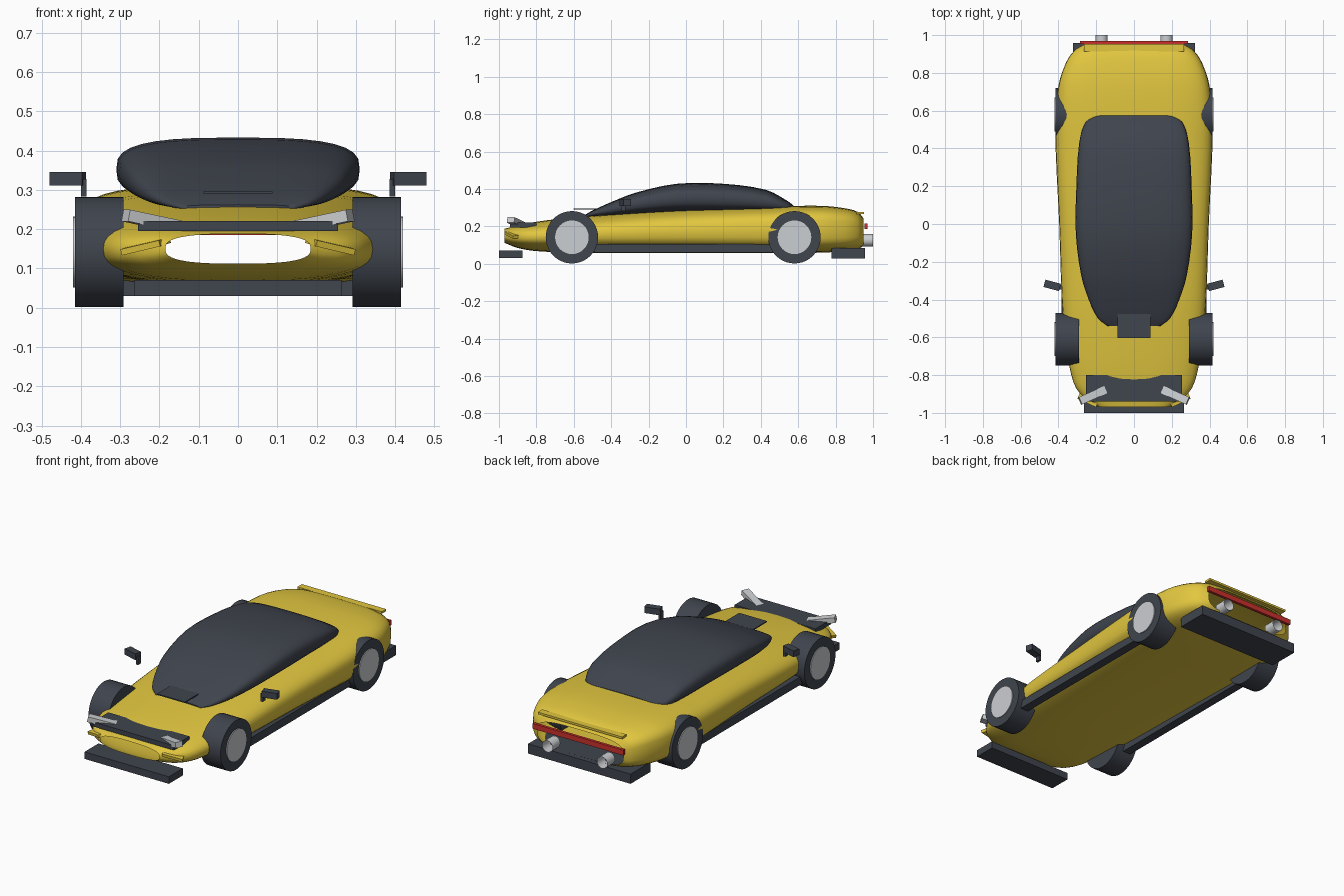
import bpy, bmesh, math
from mathutils import Matrix, Euler

if "Cube" in bpy.data.objects:
    bpy.data.objects.remove(bpy.data.objects["Cube"])


def material(name, rgb):
    m = bpy.data.materials.new(name)
    m.diffuse_color = (*rgb, 1)
    m.use_nodes = True
    m.node_tree.nodes["Principled BSDF"].inputs["Base Color"].default_value = m.diffuse_color
    return m


YELLOW = material("yellow_paint", (0.76, 0.57, 0.05))
DARK = material("dark_grey", (0.05, 0.058, 0.075))
SILVER = material("silver", (0.6, 0.62, 0.64))
RED = material("red_light", (0.6, 0.03, 0.025))


def finish(name, bm, mat, smooth=None):
    bmesh.ops.recalc_face_normals(bm, faces=bm.faces)
    me = bpy.data.meshes.new(name)
    bm.to_mesh(me)
    bm.free()
    me.materials.append(mat)
    ob = bpy.data.objects.new(name, me)
    bpy.context.collection.objects.link(ob)
    if smooth:
        bpy.ops.object.select_all(action='DESELECT')
        ob.select_set(True)
        bpy.context.view_layer.objects.active = ob
        bpy.ops.object.shade_smooth_by_angle(angle=math.radians(smooth))
    return ob


def box(name, center, size, mat, rot=(0, 0, 0)):
    bm = bmesh.new()
    r = Euler([math.radians(a) for a in rot]).to_matrix().to_4x4()
    bmesh.ops.create_cube(bm, size=1, matrix=Matrix.Translation(center) @ r
                          @ Matrix.Diagonal((*size, 1)))
    return finish(name, bm, mat)


def cylinder(name, center, radius, depth, axis, mat, caps=True, segs=32):
    bm = bmesh.new()
    r = Matrix.Rotation(math.pi / 2, 4, 'Y' if axis == 'X' else 'X')
    bmesh.ops.create_cone(bm, cap_ends=caps, segments=segs, radius1=radius, radius2=radius,
                          depth=depth, matrix=Matrix.Translation(center) @ r)
    return finish(name, bm, mat, 35)


def refine(st, steps):
    """Smooth curve through the stations."""
    out = []
    for i in range(len(st) - 1):
        a, b, c, d = st[max(i - 1, 0)], st[i], st[i + 1], st[min(i + 2, len(st) - 1)]
        for k in range(steps):
            t = k / steps
            row = []
            for j in range(len(b)):
                m0 = (c[j] - a[j]) / (c[0] - a[0]) * (c[0] - b[0])
                m1 = (d[j] - b[j]) / (d[0] - b[0]) * (c[0] - b[0])
                row.append((2*t**3 - 3*t*t + 1) * b[j] + (t**3 - 2*t*t + t) * m0
                           + (3*t*t - 2*t**3) * c[j] + (t**3 - t*t) * m1)
            out.append(row)
    return out + [list(st[-1])]


def loft(name, stations, mat, segs, steps, caps):
    """Stations are y, half width, bottom, top, squareness."""
    bm = bmesh.new()
    rings = []
    for y, w, zb, zt, n in refine(stations, steps):
        ring = []
        for k in range(segs):
            a = 2 * math.pi * k / segs
            c, s = math.cos(a), math.sin(a)
            x = w * math.copysign(abs(c) ** (2 / n), c)
            z = (zb + zt) / 2 + (zt - zb) / 2 * math.copysign(abs(s) ** (2 / n), s)
            ring.append(bm.verts.new((x, y, z)))
        rings.append(ring)
    for p, q in zip(rings, rings[1:]):
        for k in range(segs):
            j = (k + 1) % segs
            bm.faces.new((p[k], p[j], q[j], q[k]))
    if caps:
        bm.faces.new(rings[0])
        bm.faces.new(rings[-1])
    return finish(name, bm, mat, 50)


# Body shell, open at nose and tail
loft("body", [
    (-0.97, 0.185, 0.112, 0.188, 2.8),
    (-0.90, 0.285, 0.085, 0.205, 2.6),
    (-0.80, 0.332, 0.068, 0.225, 2.5),
    (-0.60, 0.365, 0.060, 0.250, 2.5),
    (-0.40, 0.382, 0.058, 0.268, 2.7),
    (0.00, 0.396, 0.058, 0.292, 3.0),
    (0.40, 0.415, 0.058, 0.304, 3.3),
    (0.55, 0.413, 0.058, 0.309, 3.6),
    (0.73, 0.400, 0.060, 0.310, 3.8),
    (0.85, 0.362, 0.068, 0.297, 3.8),
    (0.92, 0.315, 0.080, 0.277, 3.6),
    (0.948, 0.270, 0.095, 0.245, 3.4)], YELLOW, 40, 3, False)

# Glass canopy
loft("canopy", [
    (-0.54, 0.14, 0.245, 0.262, 3.0),
    (-0.50, 0.19, 0.250, 0.285, 3.0),
    (-0.40, 0.24, 0.252, 0.330, 3.0),
    (-0.27, 0.28, 0.260, 0.380, 3.0),
    (-0.05, 0.308, 0.27, 0.428, 3.0),
    (0.20, 0.305, 0.270, 0.428, 3.0),
    (0.43, 0.290, 0.270, 0.395, 3.0),
    (0.54, 0.255, 0.272, 0.338, 3.0),
    (0.575, 0.20, 0.280, 0.312, 3.0)], DARK, 32, 3, True)

# Centre parts
box("front_splitter", (0, -0.937, 0.05), (0.53, 0.125, 0.04), DARK)
box("nose_bar", (0, -0.87, 0.208), (0.51, 0.14, 0.026), DARK)
box("hood_vent", (0, -0.54, 0.293), (0.175, 0.125, 0.006), DARK)
box("rear_diffuser", (0, 0.868, 0.057), (0.645, 0.18, 0.055), DARK)
box("rear_light_bar", (0, 0.962, 0.2), (0.57, 0.016, 0.03), RED)
box("rear_spoiler", (0, 0.932, 0.272), (0.53, 0.04, 0.012), YELLOW)

# Mirrored parts
for s, side in ((-1, "left"), (1, "right")):
    for y, end in ((-0.61, "front"), (0.58, "rear")):
        cylinder(f"{end}_{side}_tire", (s * 0.353, y, 0.142), 0.14, 0.124, 'X', DARK, segs=40)
        cylinder(f"{end}_{side}_rim", (s * 0.40, y, 0.142), 0.09, 0.04, 'X', SILVER)
    box(f"{side}_side_skirt", (s * 0.36, 0.0, 0.084), (0.05, 0.98, 0.046), DARK)
    box(f"{side}_headlight", (s * 0.207, -0.902, 0.218), (0.175, 0.042, 0.03), SILVER,
        (0, -s * 11, -s * 24))
    box(f"{side}_nose_fin", (s * 0.235, -0.915, 0.157), (0.11, 0.07, 0.016), YELLOW,
        (8, s * 12, s * 25))
    box(f"{side}_mirror", (s * 0.433, -0.325, 0.328), (0.085, 0.04, 0.035), DARK,
        (0, 0, s * 15))
    box(f"{side}_mirror_stalk", (s * 0.392, -0.335, 0.305), (0.014, 0.025, 0.045), DARK)
    cylinder(f"{side}_exhaust", (s * 0.172, 0.965, 0.126), 0.033, 0.07, 'Y', SILVER, False, 20)
